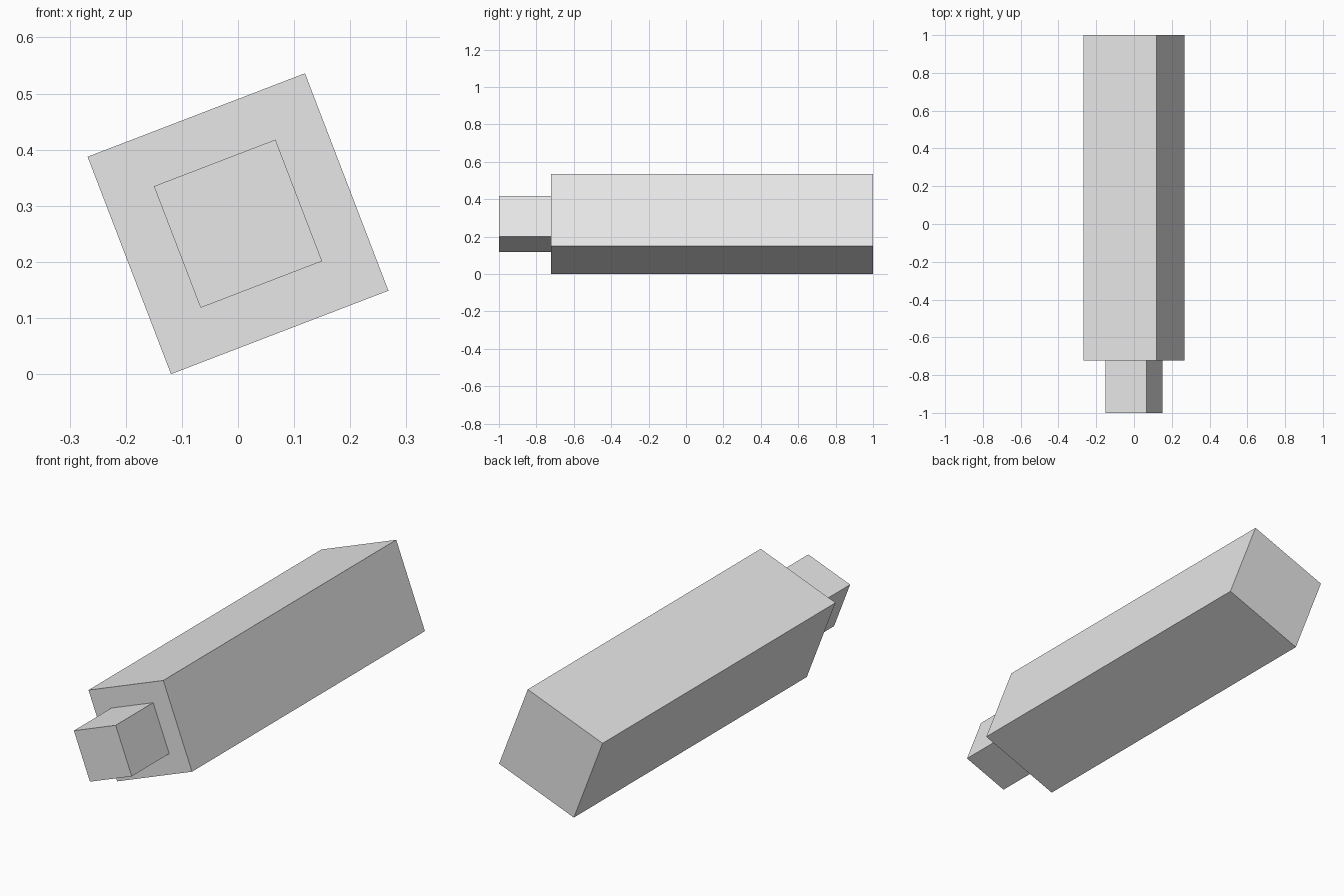
import bpy
import math
from mathutils import Matrix

default_cube = bpy.data.objects.get("Cube")
if default_cube:
    bpy.data.objects.remove(default_cube, do_unlink=True)

TILT = math.radians(-21)   # roll about the long axis
AXIS_Z = 0.268             # height of the long axis

grey = bpy.data.materials.new("light_grey")
grey.use_nodes = True
colour = (0.8, 0.8, 0.8, 1)
grey.diffuse_color = colour
grey.node_tree.nodes["Principled BSDF"].inputs["Base Color"].default_value = colour


def square_bar(name, width, y_front, y_back):
    """Square bar lying along y, rolled about the shared axis."""
    bpy.ops.mesh.primitive_cube_add(size=1)
    bar = bpy.context.object
    bar.name = name
    bar.data.transform(Matrix.Diagonal((width, y_back - y_front, width, 1)))
    bar.location = (0, (y_front + y_back) / 2, AXIS_Z)
    bar.rotation_euler.y = TILT
    bar.data.materials.append(grey)
    return bar


# Long main body and the narrower stub at its front
square_bar("body", 0.415, -0.723, 1)
square_bar("front_stub", 0.232, -1, -0.723)
